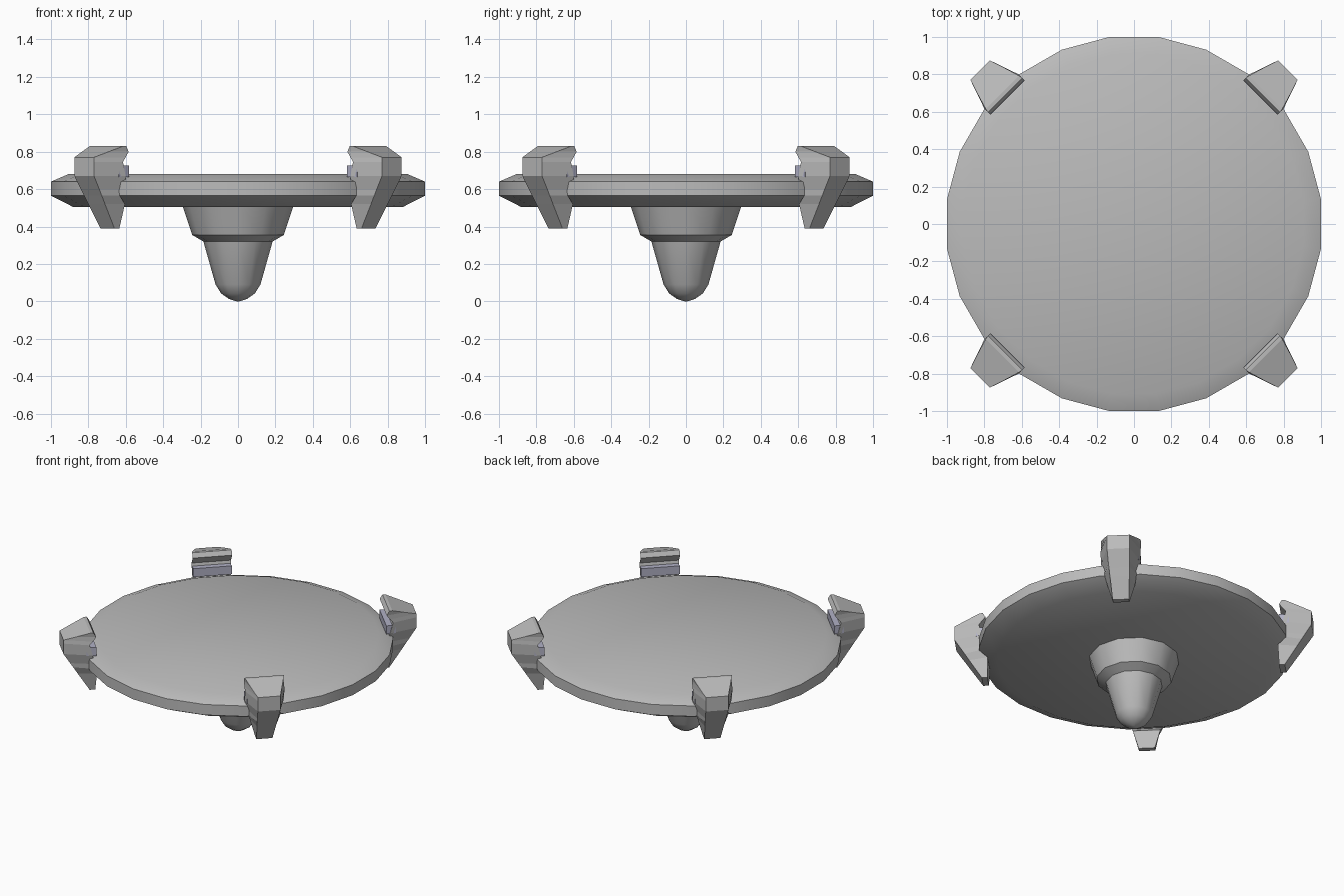
import bpy, bmesh, math
from mathutils import Vector

if "Cube" in bpy.data.objects:
    bpy.data.objects.remove(bpy.data.objects["Cube"])


def material(name, rgb):
    m = bpy.data.materials.new(name)
    m.diffuse_color = (*rgb, 1)
    m.use_nodes = True
    m.node_tree.nodes["Principled BSDF"].inputs["Base Color"].default_value = m.diffuse_color
    return m


GREY = material("stone grey", (0.50, 0.50, 0.50))
BLUE = material("blue grey", (0.44, 0.44, 0.56))


def finish(name, bm, mat, smooth=None):
    bmesh.ops.recalc_face_normals(bm, faces=bm.faces)
    me = bpy.data.meshes.new(name)
    bm.to_mesh(me)
    bm.free()
    me.materials.append(mat)
    ob = bpy.data.objects.new(name, me)
    bpy.context.collection.objects.link(ob)
    if smooth:
        bpy.ops.object.select_all(action='DESELECT')
        ob.select_set(True)
        bpy.context.view_layer.objects.active = ob
        bpy.ops.object.shade_smooth_by_angle(angle=math.radians(smooth))
    return ob


def loft(bm, rings):
    """Skin closed rings of points and cap both ends."""
    loops = [[bm.verts.new(p) for p in ring] for ring in rings]
    for a, b in zip(loops, loops[1:]):
        for i in range(len(a)):
            j = (i + 1) % len(a)
            bm.faces.new((a[i], a[j], b[j], b[i]))
    bm.faces.new(loops[0])
    bm.faces.new(loops[-1])


def lathe(name, profile, sides, offset, smooth):
    bm = bmesh.new()
    angles = [offset + 2 * math.pi * i / sides for i in range(sides)]
    loft(bm, [[(r * math.cos(a), r * math.sin(a), z) for a in angles]
              for r, z in profile])
    return finish(name, bm, GREY, smooth)


# Round plate with a bevelled rim
lathe("plate", [(0.89, 0.505), (1.0086, 0.565), (1.0086, 0.64), (0.915, 0.68)],
      24, math.radians(7.5), 40)

# Stepped stem with a rounded tip
lathe("stem", [(0.295, 0.507), (0.245, 0.355), (0.185, 0.32), (0.12, 0.09),
               (0.09, 0.042), (0.05, 0.014), (0.012, 0.001), (0.004, 0.0)],
      12, 0, 35)

# Claw levels: height, inner radius, outer radius, inner and outer half width
CLAW = [(0.39, 0.950, 0.987, 0.053, 0.053), (0.52, 0.945, 1.069, 0.090, 0.063),
        (0.567, 1.00, 1.098, 0.104, 0.067), (0.60, 0.963, 1.119, 0.113, 0.070),
        (0.67, 0.98, 1.163, 0.13, 0.074), (0.745, 1.00, 1.163, 0.13, 0.074),
        (0.77, 0.98, 1.163, 0.13, 0.074), (0.80, 0.957, 1.079, 0.13, 0.101),
        (0.83, 0.975, 0.995, 0.13, 0.126)]

for k in range(4):
    a = math.radians(45 + 90 * k)
    out = Vector((math.cos(a), math.sin(a), 0))
    side = Vector((-math.sin(a), math.cos(a), 0))

    def at(r, t, z):
        return out * r + side * t + Vector((0, 0, z))

    # Claw gripping the rim
    bm = bmesh.new()
    loft(bm, [[at(ri, -ti, z), at(ro, -to, z), at(ro, to, z), at(ri, ti, z)]
              for z, ri, ro, ti, to in CLAW])
    finish(f"claw_{k + 1}", bm, GREY)

    # Small tooth on the inner side of the claw
    bm = bmesh.new()
    loft(bm, [[at(0.955, -0.129, z), at(1.02, -0.12, z), at(1.02, 0.12, z),
               at(0.955, 0.129, z)] for z in (0.665, 0.725)])
    finish(f"tooth_{k + 1}", bm, BLUE)
